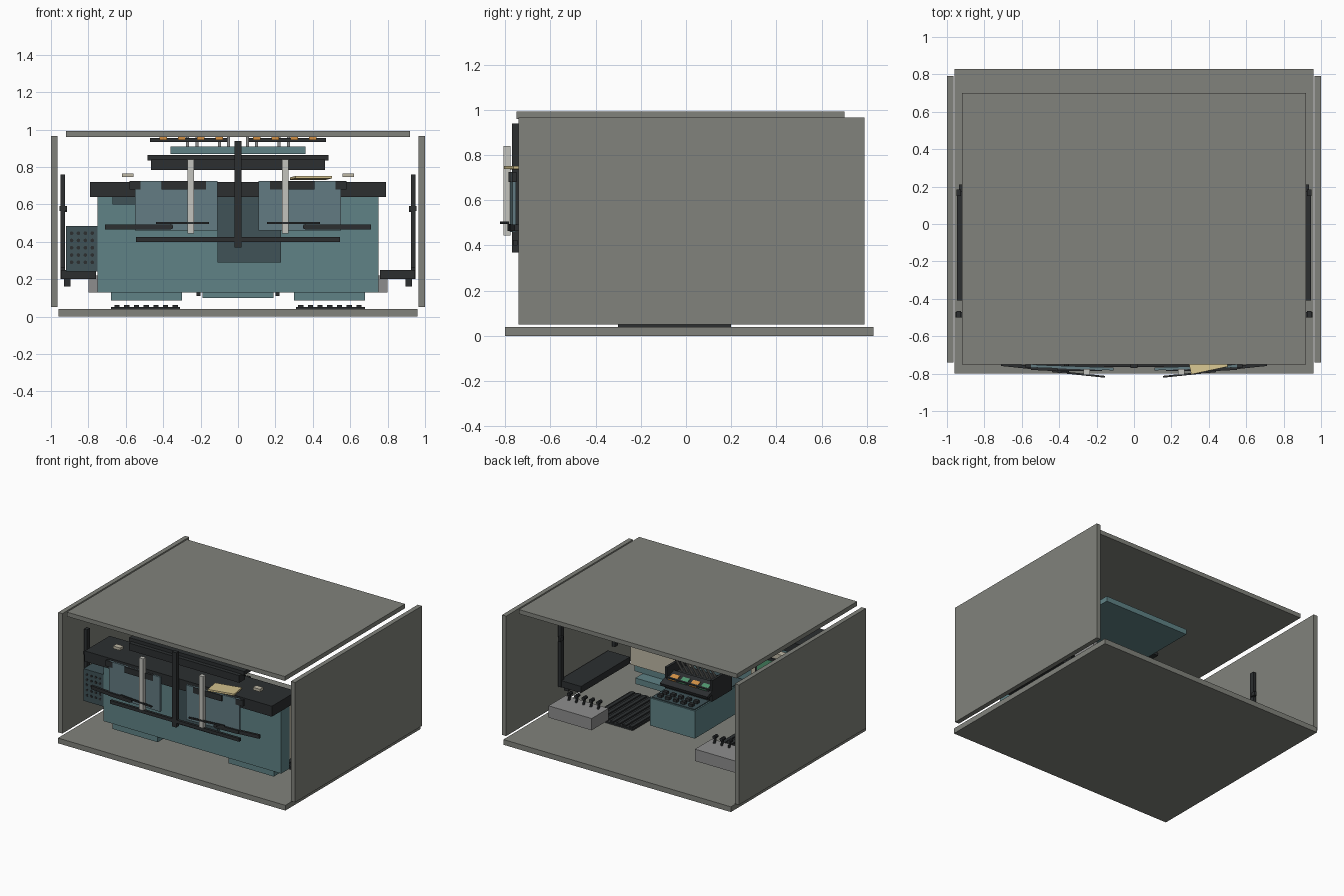
import bpy, math
from mathutils import Vector

if "Cube" in bpy.data.objects:
    bpy.data.objects.remove(bpy.data.objects["Cube"])


def mat(name, r, g, b):
    m = bpy.data.materials.new(name)
    m.diffuse_color = (r, g, b, 1)
    m.use_nodes = True
    m.node_tree.nodes["Principled BSDF"].inputs["Base Color"].default_value = m.diffuse_color
    return m


SHELL = mat("shell_grey", .22, .225, .20)
TEAL = mat("teal", .115, .225, .24)
PANE = mat("pane_blue", .125, .20, .225)
SLATE = mat("slate", .05, .085, .095)
DARK = mat("dark", .025, .028, .03)
CREAM = mat("cream", .52, .48, .38)
PAPER = mat("paper", .68, .56, .28)
WHITE = mat("pale_metal", .55, .55, .51)
ORANGE = mat("orange", .65, .28, .06)
GREEN = mat("screen_green", .08, .30, .16)
GREY = mat("mid_grey", .27, .27, .27)


def box(name, x, y, z, m, rot=(0, 0, 0)):
    """Box from (min, max) ranges, turned about its own centre."""
    c = [(a[0] + a[1]) / 2 for a in (x, y, z)]
    bpy.ops.mesh.primitive_cube_add(size=1, location=c)
    o = bpy.context.object
    o.name = name
    o.scale = [a[1] - a[0] for a in (x, y, z)]
    o.rotation_euler = rot
    o.data.materials.append(m)
    return o


def pair(name, x, y, z, m, rot=(0, 0, 0)):
    """The box and its mirror image across x = 0."""
    box(name + "_right", x, y, z, m, rot)
    box(name + "_left", (-x[1], -x[0]), y, z, m, (rot[0], -rot[1], -rot[2]))


def rod(name, a, b, r, m, n=10):
    a, b = Vector(a), Vector(b)
    bpy.ops.mesh.primitive_cylinder_add(vertices=n, radius=r, depth=(b - a).length, location=(a + b) / 2)
    o = bpy.context.object
    o.name = name
    o.rotation_euler = (b - a).to_track_quat('Z', 'Y').to_euler()
    o.data.materials.append(m)
    bpy.ops.object.shade_smooth_by_angle()
    return o


# cabin shell
box("floor", (-.96, .96), (-.80, .83), (0, .04), SHELL)
box("ceiling", (-.92, .92), (-.75, .70), (.96, .993), SHELL)
pair("side_wall", (.965, 1), (-.74, .79), (.05, .965), SHELL)

# main instrument panel
box("dash_body", (-.75, .75), (-.55, -.45), (.13, .64), TEAL)
pair("dash_foot", (.30, .68), (-.54, -.36), (.085, .13), TEAL)
box("dash_center_back", (-.11, .23), (-.575, -.55), (.29, .64), SLATE)
box("glareshield", (-.79, .79), (-.72, -.42), (.64, .72), DARK)
box("glareshield_corner", (-.67, -.55), (-.60, -.55), (.60, .64), SLATE)
pair("dash_face", (.27, .75), (-.45, -.40), (.20, .61), CREAM)
for x in (.40, .62):
    pair("flight_screen", (x - .09, x + .09), (-.40, -.39), (.38, .57), DARK)
    pair("screen_image", (x - .07, x + .07), (-.39, -.387), (.41, .55), GREEN)
box("center_screen", (-.2, .2), (-.45, -.43), (.42, .61), DARK)
box("folded_paper", (.29, .49), (-.785, -.65), (.735, .748), PAPER, (math.radians(-3), 0, math.radians(12)))
pair("shield_clip", (.56, .62), (-.62, -.58), (.745, .765), CREAM)

# windscreen, frames and wipers
box("center_post", (-.018, .018), (-.77, -.74), (.37, .94), DARK)
pair("window_pane", (.11, .55), (-.775, -.760), (.46, .725), PANE, (0, 0, math.radians(2)))
pair("pane_clip", (.17, .41), (-.785, -.765), (.68, .725), DARK)
pair("pane_corner_clip", (.52, .58), (-.77, -.75), (.68, .725), DARK)
box("lower_rail", (-.545, .545), (-.765, -.745), (.40, .425), DARK)
pair("side_rail", (.54, .71), (-.768, -.75), (.465, .492), DARK, (0, 0, math.radians(6)))
pair("inner_rail", (.36, .55), (-.785, -.765), (.465, .492), DARK, (0, 0, math.radians(3)))
pair("wiper_arm", (.235, .27), (-.807, -.775), (.445, .84), WHITE)
pair("wiper_blade", (.155, .44), (-.807, -.797), (.495, .506), DARK, (0, 0, math.radians(6)))
for s in (-1, 1):
    rod("wiper_pivot", (s * .36, -.79, .48), (s * .36, -.75, .48), .014, DARK)

# overhead panels
box("overhead_lower_bar", (-.465, .465), (-.65, -.58), (.785, .84), DARK)
box("overhead_upper_bar", (-.485, .485), (-.62, -.50), (.835, .865), DARK)
box("overhead_slab", (-.36, .36), (-.58, .135), (.87, .91), TEAL)
pair("overhead_strip", (.055, .47), (-.55, -.30), (.933, .955), DARK)
for i in range(4):
    x = .1 + i * .1
    pair("overhead_cap", (x - .02, x + .02), (-.56, -.53), (.945, .96), ORANGE)
for x in (.05, .10, .22, .27):
    pair("overhead_hanger", (x - .008, x + .008), (-.46, -.44), (.90, .96), GREY)

# center console with throttle quadrant
box("console_body", (-.19, .19), (-.45, .165), (.10, .31), TEAL)
box("console_top_plate", (-.18, .18), (-.44, .155), (.31, .317), SLATE)
pair("console_strut", (.20, .222), (-.50, -.45), (.11, .14), DARK)
for i in range(5):
    for j in range(2):
        x, y = -.13 + i * .065, .06 + j * .06
        box("console_button", (x - .016, x + .016), (y - .015, y + .015), (.315, .338), DARK)
box("quadrant_base", (-.18, .18), (-.25, -.02), (.31, .40), DARK)
box("quadrant_tray", (-.20, .20), (-.12, .03), (.37, .395), DARK, (math.radians(-20), 0, 0))
for i in range(4):
    x = -.13 + i * .087
    box("tray_screen", (x - .03, x + .03), (-.075, -.015), (.392, .402), ORANGE if i % 2 else GREEN,
        (math.radians(-20), 0, 0))
pair("quadrant_cheek", (.18, .20), (-.27, -.03), (.31, .47), DARK)
for i in range(8):
    x = -.15 + i * .043
    rod("throttle_lever", (x, -.17, .40), (x, -.09, .52), .008, WHITE)
    rod("lever_knob", (x - .013, -.09, .525), (x + .013, -.09, .525), .014, DARK)

# side consoles and wall posts
pair("side_console", (.76, .945), (-.41, .18), (.20, .25), DARK)
pair("console_bracket", (.895, .93), (.10, .14), (.16, .20), DARK)
pair("rear_post", (.925, .95), (.15, .185), (.20, .76), DARK)
pair("rear_post_tab", (.915, .935), (.17, .21), (.56, .59), DARK)
pair("front_post", (.925, .95), (-.50, -.465), (.26, .76), DARK)
pair("front_post_tab", (.915, .955), (-.50, -.47), (.565, .59), DARK)

# perforated box on the left
box("grille_box", (-.92, -.75), (-.55, -.43), (.24, .485), SLATE)
for i in range(4):
    for j in range(5):
        x, z = -.89 + i * .037, .29 + j * .039
        rod("grille_hole", (x, -.553, z), (x, -.545, z), .010, DARK)

# floor mats with ribs
pair("floor_mat", (.31, .68), (-.30, .20), (.04, .052), DARK)
for i in range(7):
    x = .335 + i * .052
    pair("mat_rib", (x - .014, x + .014), (-.29, .19), (.052, .062), DARK)

# low grey units with rows of pegs
pair("rear_unit", (.436, .80), (.31, .515), (.13, .22), GREY)
for s in (-1, 1):
    for i in range(5):
        x = s * (.49 + i * .062)
        rod("unit_peg", (x, .36, .215), (x, .34, .265), .009, DARK)
        rod("unit_peg_cap", (x, .325, .265), (x, .365, .265), .013, DARK)
